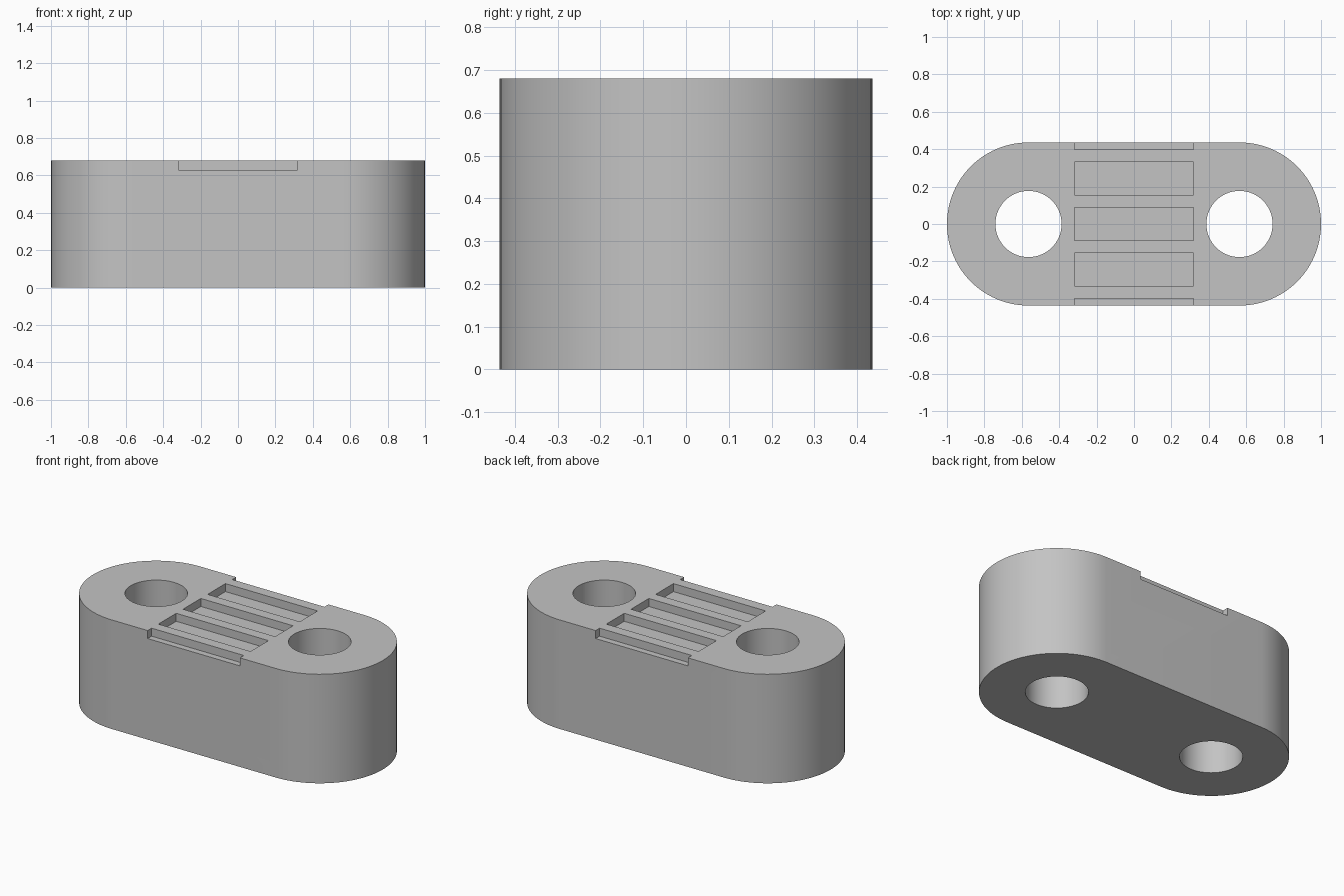
import bpy
import bmesh
from math import pi, cos, sin, radians

default = bpy.data.objects.get("Cube")
if default:
    bpy.data.objects.remove(default, do_unlink=True)

HEIGHT = 0.68
RADIUS = 0.436
CENTRE = 1 - RADIUS
HOLE = 0.177
SLOT_X, SLOT_Y, SLOT_DEPTH, PITCH = 0.318, 0.088, 0.05, 0.2425

grey = bpy.data.materials.new("plain grey")
grey.use_nodes = True
colour = (0.55, 0.55, 0.55, 1)
grey.diffuse_color = colour
grey.node_tree.nodes["Principled BSDF"].inputs["Base Color"].default_value = colour


def arc(cx, start, sweep, r, steps):
    return [(cx + r * cos(start + sweep * i / steps),
             r * sin(start + sweep * i / steps)) for i in range(steps + 1)]


def prism(name, outline, z0, z1):
    """Extrude a counter-clockwise outline between two heights."""
    bm = bmesh.new()
    base = bm.faces.new([bm.verts.new((x, y, z0)) for x, y in outline])
    top = bmesh.ops.extrude_face_region(bm, geom=[base])["geom"]
    bmesh.ops.translate(bm, vec=(0, 0, z1 - z0),
                        verts=[v for v in top if isinstance(v, bmesh.types.BMVert)])
    bmesh.ops.recalc_face_normals(bm, faces=bm.faces)
    mesh = bpy.data.meshes.new(name)
    bm.to_mesh(mesh)
    bm.free()
    mesh.materials.append(grey)
    obj = bpy.data.objects.new(name, mesh)
    bpy.context.collection.objects.link(obj)
    return obj


# Block with two rounded ends
block = prism("rounded_block",
              arc(CENTRE, -pi / 2, pi, RADIUS, 48) + arc(-CENTRE, pi / 2, pi, RADIUS, 48),
              0, HEIGHT)

# Cutters for the two through holes
cutters = [prism("hole_cutter", arc(side * CENTRE, 0, 2 * pi, HOLE, 64)[:-1], -0.1, HEIGHT + 0.1)
           for side in (-1, 1)]

# Cutters for the row of grip slots; the outer two run off the block's sides
for i in range(-2, 3):
    y = i * PITCH
    corners = [(-SLOT_X, y - SLOT_Y), (SLOT_X, y - SLOT_Y),
               (SLOT_X, y + SLOT_Y), (-SLOT_X, y + SLOT_Y)]
    cutters.append(prism("slot_cutter", corners, HEIGHT - SLOT_DEPTH, HEIGHT + 0.1))

bpy.ops.object.select_all(action="DESELECT")
bpy.context.view_layer.objects.active = block
block.select_set(True)
for cutter in cutters:
    cutter.hide_render = True
    cut = block.modifiers.new("cut", "BOOLEAN")
    cut.operation = "DIFFERENCE"
    cut.solver = "EXACT"
    cut.object = cutter
    bpy.ops.object.modifier_apply(modifier=cut.name)
    bpy.data.objects.remove(cutter, do_unlink=True)

bpy.ops.object.shade_smooth_by_angle(angle=radians(30))
